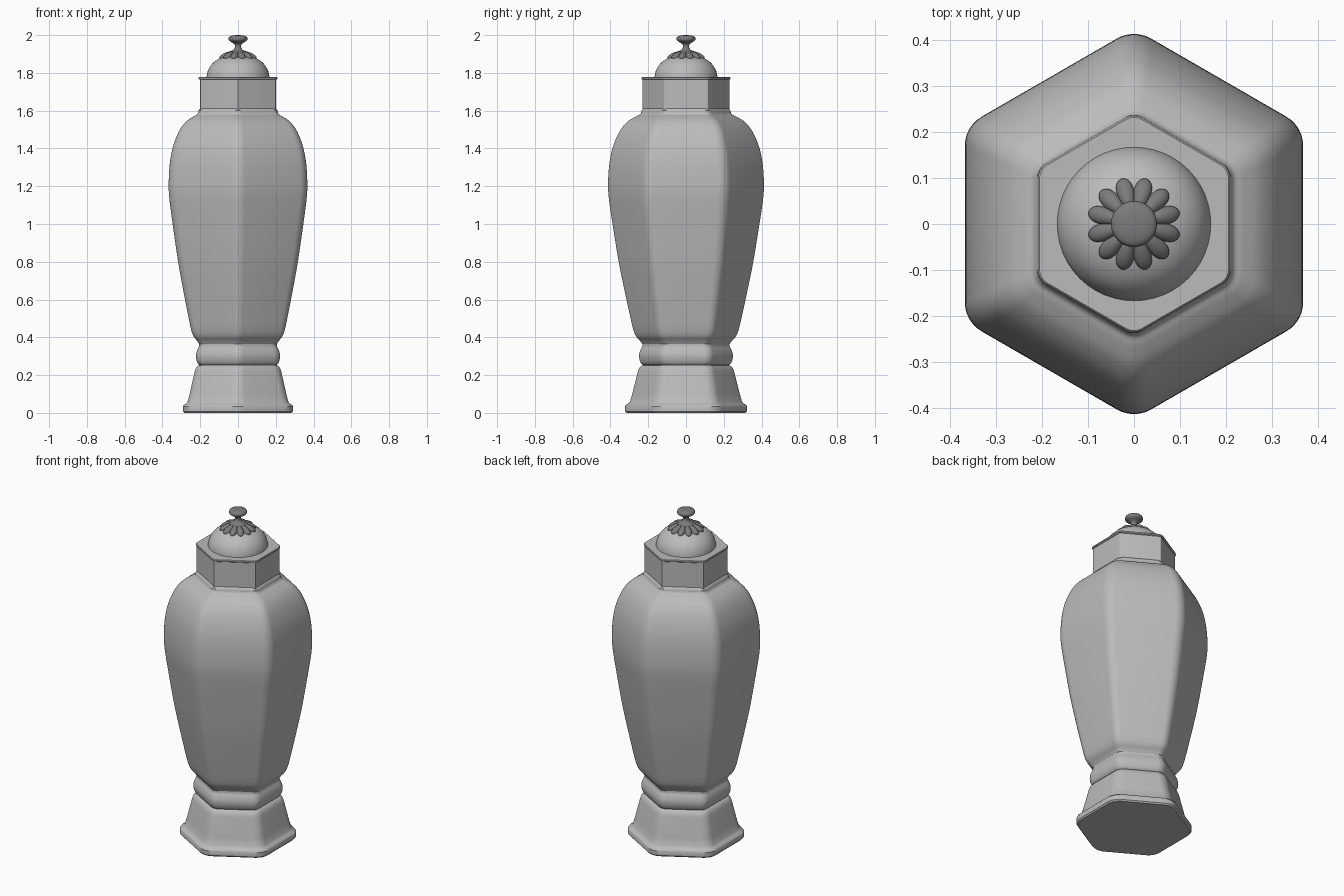
import bpy, bmesh, math
from mathutils import Matrix

cube = bpy.data.objects.get("Cube")
if cube:
    bpy.data.objects.remove(cube, do_unlink=True)


def material(name, value):
    m = bpy.data.materials.new(name)
    m.use_nodes = True
    colour = (value, value, value, 1)
    m.diffuse_color = colour
    m.node_tree.nodes["Principled BSDF"].inputs["Base Color"].default_value = colour
    return m


stone = material("light grey", 0.5)
metal = material("dark grey", 0.2)


def finish(bm, name, mat, angle):
    bmesh.ops.recalc_face_normals(bm, faces=bm.faces)
    mesh = bpy.data.meshes.new(name)
    bm.to_mesh(mesh)
    bm.free()
    mesh.materials.append(mat)
    ob = bpy.data.objects.new(name, mesh)
    bpy.context.collection.objects.link(ob)
    bpy.ops.object.select_all(action='DESELECT')
    ob.select_set(True)
    bpy.context.view_layer.objects.active = ob
    bpy.ops.object.shade_smooth_by_angle(angle=math.radians(angle))
    return ob


def hexagon(apothem, fillet, steps=6):
    """Rounded hexagon outline with corners on the y axis."""
    pts = []
    reach = (apothem - fillet) / math.cos(math.pi / 6)
    for k in range(6):
        mid = math.pi / 2 + k * math.pi / 3
        for i in range(steps + 1):
            a = mid + math.pi / 3 * (i / steps - 0.5)
            pts.append((reach * math.cos(mid) + fillet * math.cos(a),
                        reach * math.sin(mid) + fillet * math.sin(a)))
    return pts


def circle(radius, _, steps=48):
    return [(radius * math.cos(2 * math.pi * i / steps),
             radius * math.sin(2 * math.pi * i / steps)) for i in range(steps)]


def loft(name, profile, outline, mat, fillet=0.0, angle=35):
    """Stack outlines along a (size, height) profile and cap both ends."""
    bm = bmesh.new()
    rings = [[bm.verts.new((x, y, z)) for x, y in outline(r, fillet * r)]
             for r, z in profile]
    for low, high in zip(rings, rings[1:]):
        for i in range(len(low)):
            j = (i + 1) % len(low)
            bm.faces.new((low[i], low[j], high[j], high[i]))
    bm.faces.new(rings[0][::-1])
    bm.faces.new(rings[-1])
    return finish(bm, name, mat, angle)


def smooth_profile(points, steps=5):
    """Catmull-Rom curve through the profile points."""
    p = [points[0]] + points + [points[-1]]
    out = []
    for a, b, c, d in zip(p, p[1:], p[2:], p[3:]):
        for i in range(steps):
            t = i / steps
            out.append(tuple(0.5 * (2 * b[n] + (c[n] - a[n]) * t
                       + (2 * a[n] - 5 * b[n] + 4 * c[n] - d[n]) * t * t
                       + (3 * b[n] - a[n] - 3 * c[n] + d[n]) * t ** 3) for n in (0, 1)))
    return out + [points[-1]]


# Flared foot with a rounded plinth
foot = [(0.283, 0), (0.29, 0.008), (0.291, 0.035), (0.286, 0.043), (0.274, 0.049),
        (0.267, 0.058), (0.256, 0.1), (0.229, 0.22), (0.223, 0.238), (0.212, 0.25), (0.2, 0.254)]
loft("foot", foot, hexagon, stone, 0.28)

# Moulded ring between foot and body
ring = [(0.2, 0.25), (0.213, 0.262), (0.221, 0.285), (0.222, 0.31),
        (0.215, 0.335), (0.207, 0.352), (0.206, 0.37)]
loft("waist_ring", smooth_profile(ring, 3), hexagon, stone, 0.25)

# Shouldered body
body = [(0.206, 0.365), (0.217, 0.382), (0.235, 0.405), (0.248, 0.44), (0.263, 0.51),
        (0.29, 0.65), (0.317, 0.8), (0.346, 1.0), (0.364, 1.14), (0.367, 1.22),
        (0.361, 1.32), (0.344, 1.41), (0.313, 1.49), (0.277, 1.54), (0.24, 1.567),
        (0.219, 1.578), (0.211, 1.59)]
loft("body", smooth_profile(body), hexagon, stone, 0.2)

# Neck lip, crisp collar and lid plate
loft("neck_lip", [(0.2, 1.58), (0.211, 1.59), (0.21, 1.6), (0.204, 1.607), (0.2, 1.612)],
     hexagon, stone, 0.2)
loft("collar", [(0.2, 1.605), (0.2, 1.77)], hexagon, stone, 0.02)
loft("lid_plate", [(0.204, 1.765), (0.208, 1.768), (0.208, 1.775), (0.205, 1.778)],
     hexagon, stone, 0.17)

# Domed lid
dome = [(0.167, 1.776), (0.163, 1.8), (0.153, 1.825), (0.137, 1.848),
        (0.112, 1.869), (0.08, 1.884), (0.04, 1.893), (0.005, 1.895)]
loft("lid_dome", smooth_profile(dome, 3), circle, stone)

# Ring of petals under the knob
bm = bmesh.new()
for k in range(12):
    place = (Matrix.Rotation(math.radians(15 + 30 * k), 4, 'Z')
             @ Matrix.Translation((0.062, 0, 1.893))
             @ Matrix.Rotation(math.radians(22), 4, 'Y')
             @ Matrix.Diagonal((0.043, 0.021, 0.016, 1)))
    petal = bmesh.ops.create_uvsphere(bm, u_segments=20, v_segments=12, radius=1)["verts"]
    for v in petal:
        v.co.y *= 0.87 + 0.3 * v.co.x
    bmesh.ops.transform(bm, matrix=place, verts=petal)
finish(bm, "petals", metal, 60)

# Turned knob
knob = [(0.05, 1.895), (0.045, 1.912), (0.025, 1.922), (0.017, 1.935), (0.018, 1.95),
        (0.03, 1.96), (0.046, 1.97), (0.05, 1.981), (0.045, 1.992), (0.028, 1.998), (0.004, 2.0)]
loft("knob", smooth_profile(knob, 4), circle, metal, angle=50)
